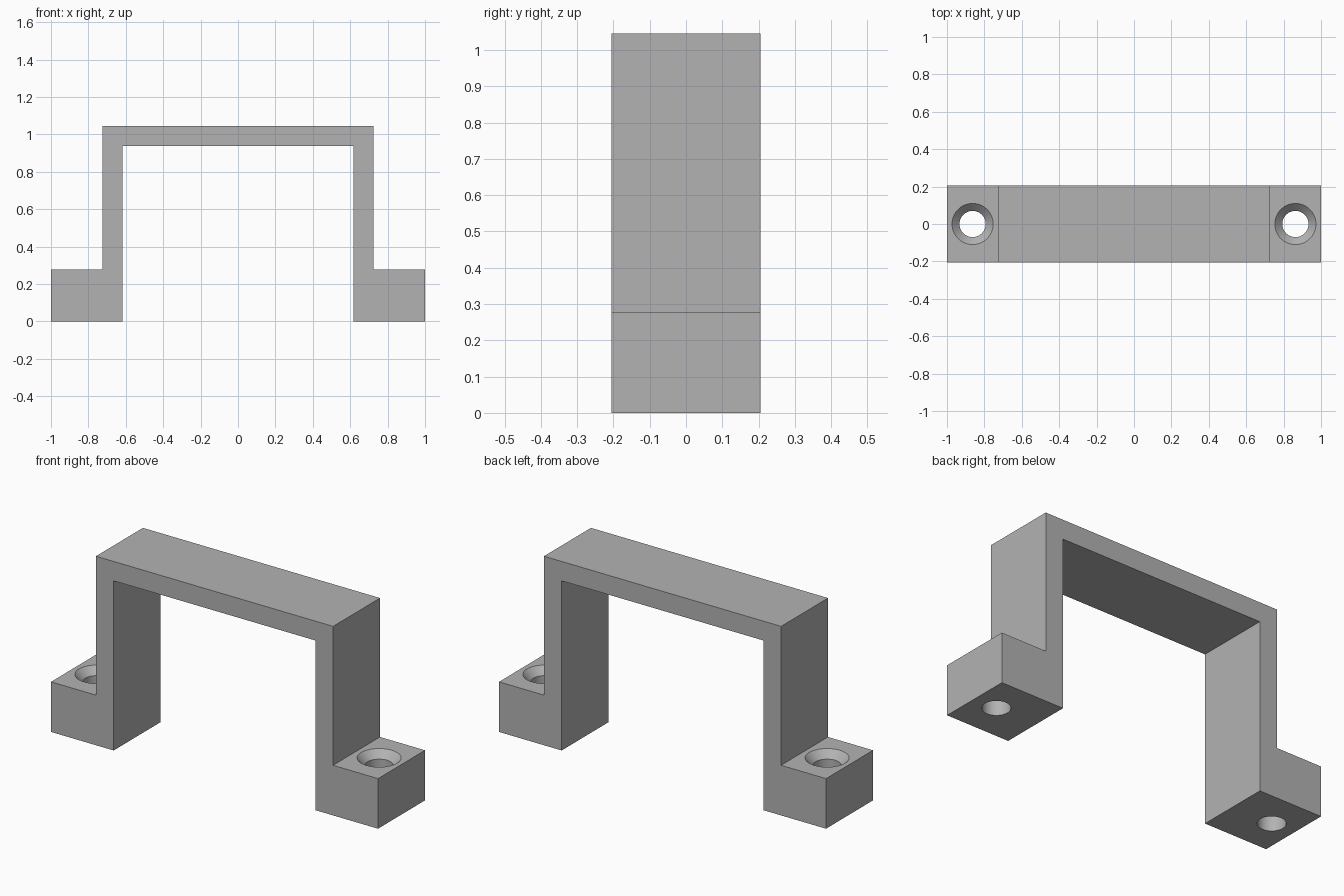
import bpy
import bmesh
from math import radians

cube = bpy.data.objects.get("Cube")
if cube:
    bpy.data.objects.remove(cube, do_unlink=True)

HALF_DEPTH = 0.205
FOOT_TOP, HEIGHT = 0.277, 1.045
LEG_IN, LEG_OUT = 0.617, 0.725
BEAM_BOTTOM = 0.938
HOLE_X, HOLE_R, SINK_R = 0.863, 0.07, 0.11
SINK_DEPTH = SINK_R - HOLE_R

grey = bpy.data.materials.new("plain grey")
grey.use_nodes = True
colour = (0.45, 0.45, 0.45, 1)
grey.diffuse_color = colour
grey.node_tree.nodes["Principled BSDF"].inputs["Base Color"].default_value = colour


def make_object(name, bm):
    bmesh.ops.recalc_face_normals(bm, faces=bm.faces[:])
    mesh = bpy.data.meshes.new(name)
    bm.to_mesh(mesh)
    bm.free()
    mesh.materials.append(grey)
    obj = bpy.data.objects.new(name, mesh)
    bpy.context.collection.objects.link(obj)
    return obj


# Bracket: half profile mirrored across the middle, then extruded in depth
half = [(LEG_IN, BEAM_BOTTOM), (LEG_IN, 0), (1, 0), (1, FOOT_TOP),
        (LEG_OUT, FOOT_TOP), (LEG_OUT, HEIGHT)]
outline = half + [(-x, z) for x, z in reversed(half)]
bm = bmesh.new()
face = bm.faces.new([bm.verts.new((x, -HALF_DEPTH, z)) for x, z in outline])
ext = bmesh.ops.extrude_face_region(bm, geom=[face])
new_verts = [g for g in ext["geom"] if isinstance(g, bmesh.types.BMVert)]
bmesh.ops.translate(bm, verts=new_verts, vec=(0, 2 * HALF_DEPTH, 0))
bracket = make_object("mounting_bracket", bm)


# Countersunk screw hole cutter: stacked rings, capped at both ends
def hole_cutter(name, cx):
    extra = 0.05
    rings = [(HOLE_R, -extra), (HOLE_R, FOOT_TOP - SINK_DEPTH),
             (SINK_R, FOOT_TOP), (SINK_R, FOOT_TOP + extra)]
    bm = bmesh.new()
    loops = []
    for r, z in rings:
        ring = bmesh.ops.create_circle(bm, segments=64, radius=r)["verts"]
        bmesh.ops.translate(bm, verts=ring, vec=(cx, 0, z))
        loops.append(ring)
    for low, high in zip(loops, loops[1:]):
        for i in range(len(low)):
            j = (i + 1) % len(low)
            bm.faces.new((low[i], low[j], high[j], high[i]))
    bm.faces.new(loops[0])
    bm.faces.new(loops[-1])
    cutter = make_object(name, bm)
    cutter.hide_render = True
    return cutter


bpy.context.view_layer.objects.active = bracket
for side, sign in (("left", 1), ("right", -1)):
    cutter = hole_cutter(side + "_hole_cutter", sign * HOLE_X)
    mod = bracket.modifiers.new(side + " hole", "BOOLEAN")
    mod.operation = "DIFFERENCE"
    mod.solver = "EXACT"
    mod.object = cutter
    bpy.ops.object.modifier_apply(modifier=mod.name)
    bpy.data.objects.remove(cutter, do_unlink=True)

# Smooth hole walls, crisp edges elsewhere
bpy.ops.object.select_all(action="DESELECT")
bracket.select_set(True)
bpy.ops.object.shade_smooth_by_angle(angle=radians(30))
